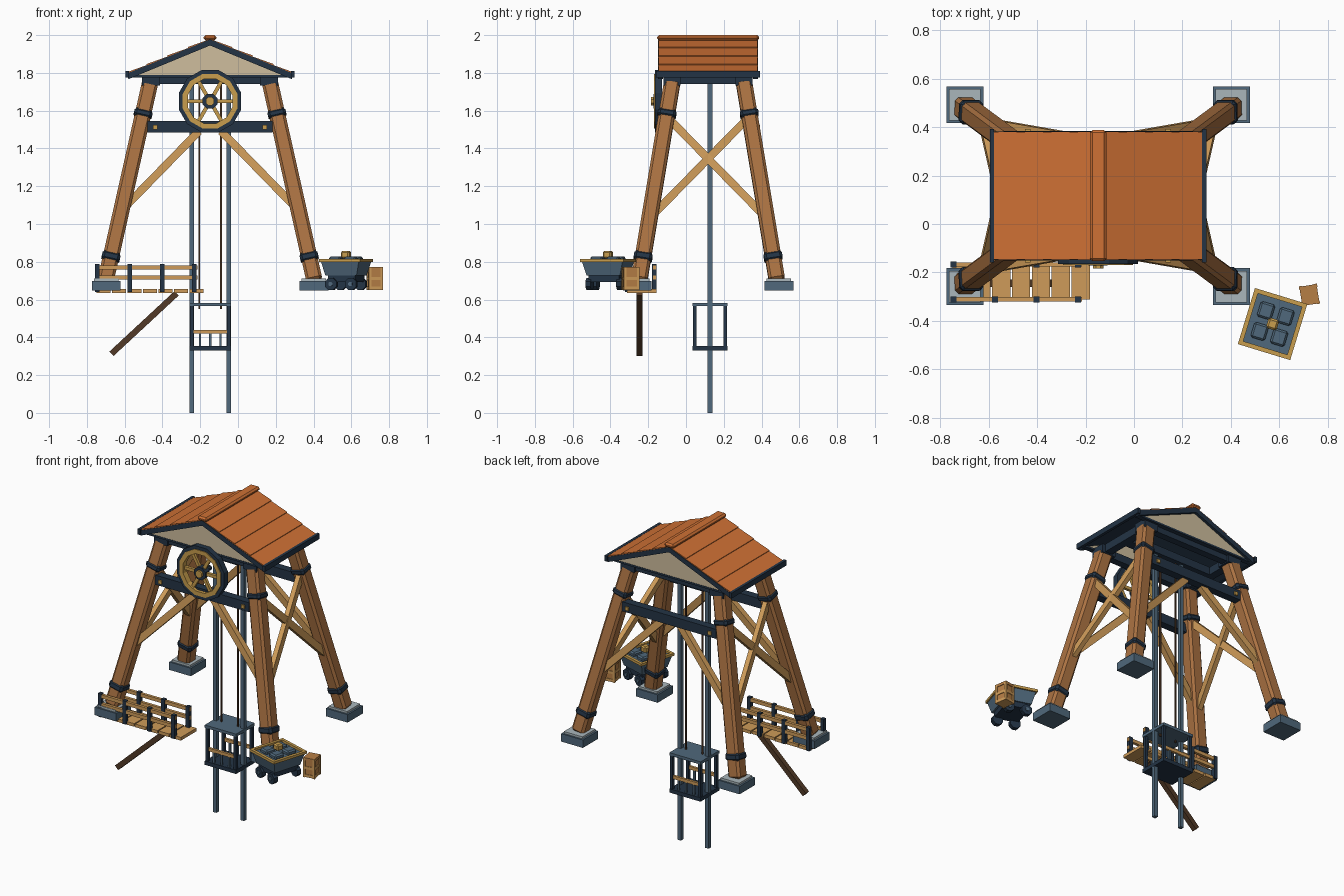
import bpy, bmesh, math, random
from mathutils import Vector, Matrix

if "Cube" in bpy.data.objects:
    bpy.data.objects.remove(bpy.data.objects["Cube"])

random.seed(4)
CX, CY = -0.148, 0.117          # centre of the tower


def colour(name, rgb):
    m = bpy.data.materials.new(name)
    m.diffuse_color = (*rgb, 1)
    m.use_nodes = True
    m.node_tree.nodes["Principled BSDF"].inputs["Base Color"].default_value = m.diffuse_color
    return m


TIMBER = colour("timber brown", (0.41, 0.17, 0.055))
TAN = colour("light wood", (0.62, 0.33, 0.10))
GOLD = colour("gold", (0.58, 0.34, 0.075))
NAVY = colour("dark iron", (0.017, 0.034, 0.06))
SLATE = colour("slate metal", (0.08, 0.14, 0.20))
STONE = colour("pale stone", (0.40, 0.47, 0.50))
ORANGE = colour("roof orange", (0.62, 0.165, 0.035))
CREAM = colour("gable cream", (0.62, 0.51, 0.34))
DARK = colour("dark wood", (0.085, 0.042, 0.02))
CRATE = colour("crate wood", (0.47, 0.21, 0.06))


def finish(name, bm, mat, matrix=None, bevel=0):
    if matrix is not None:
        bm.transform(matrix)
    bmesh.ops.recalc_face_normals(bm, faces=bm.faces)
    me = bpy.data.meshes.new(name)
    bm.to_mesh(me)
    bm.free()
    me.materials.append(mat)
    ob = bpy.data.objects.new(name, me)
    bpy.context.collection.objects.link(ob)
    if bevel:
        b = ob.modifiers.new("chamfer", 'BEVEL')
        b.width, b.segments = bevel, 1
    return ob


def box(name, c, size, mat, base=Matrix(), bevel=0, taper=1):
    bm = bmesh.new()
    bmesh.ops.create_cube(bm, size=1)
    for v in bm.verts:
        if v.co.z < 0:
            v.co.x *= taper
            v.co.y *= taper
    return finish(name, bm, mat, base @ Matrix.Translation(c) @ Matrix.Diagonal((*size, 1)), bevel)


def beam(name, a, b, w, d, mat, face=(0, 1, 0), bevel=0):
    """Square bar from a to b; d is its depth along the face direction."""
    a, b = Vector(a), Vector(b)
    z = (b - a).normalized()
    x = Vector(face).cross(z).normalized()
    y = z.cross(x)
    m = Matrix((x, y, z)).transposed().to_4x4()
    m.translation = (a + b) / 2
    return box(name, (0, 0, 0), (w, d, (b - a).length), mat, m, bevel)


def prism(name, pts, y0, y1, mat, base=Matrix()):
    """Outline in x,z pushed along y."""
    bm = bmesh.new()
    f = bm.faces.new([bm.verts.new((x, y0, z)) for x, z in pts])
    ext = bmesh.ops.extrude_face_region(bm, geom=[f])
    bmesh.ops.translate(bm, vec=(0, y1 - y0, 0),
                        verts=[g for g in ext['geom'] if isinstance(g, bmesh.types.BMVert)])
    return finish(name, bm, mat, base)


def polygon(cx, cz, r, n):
    return [(cx + r * math.cos((i + .5) * math.tau / n), cz + r * math.sin((i + .5) * math.tau / n))
            for i in range(n)]


def ring(name, cx, cz, r0, r1, y0, y1, n, mat):
    bm = bmesh.new()
    loops = [[bm.verts.new((x, y, z)) for x, z in polygon(cx, cz, r, n)]
             for r, y in ((r0, y0), (r1, y0), (r1, y1), (r0, y1))]
    for k in range(4):
        p, q = loops[k], loops[(k + 1) % 4]
        for i in range(n):
            j = (i + 1) % n
            bm.faces.new((p[i], p[j], q[j], q[i]))
    return finish(name, bm, mat)


def leg(sx, sy, z):
    """Point on the centre line of a leg at height z."""
    t = (z - 0.70) / 1.05
    return Vector((CX + sx * (0.553 - 0.236 * t), CY + sy * (0.365 - 0.175 * t), z))


# Legs, iron collars, footings and leg caps
for sx in (-1, 1):
    for sy in (-1, 1):
        beam("leg", leg(sx, sy, 0.70), leg(sx, sy, 1.76), 0.086, 0.086, TIMBER, bevel=0.014)
        for z0, z1 in ((0.80, 0.85), (1.56, 1.605)):
            beam("leg_collar", leg(sx, sy, z0), leg(sx, sy, z1), 0.098, 0.098, NAVY, bevel=0.014)
        fx, fy = CX + sx * 0.55, CY + sy * 0.375
        box("footing", (fx, fy, 0.673), (0.152, 0.152, 0.05), SLATE)
        box("footing_top", (fx, fy, 0.704), (0.13, 0.13, 0.014), STONE)
        box("leg_cap", (CX + sx * 0.312, CY + sy * 0.19, 1.76), (0.095, 0.09, 0.055), NAVY)

# Front and back: tie beam, bolts, top beam and diagonal braces
for sy in (-1, 1):
    y = leg(1, sy, 1.51).y + sy * 0.012
    box("tie_beam", (CX, y, 1.515), (0.66, 0.05, 0.06), NAVY)
    box("top_beam", (CX, CY + sy * 0.20, 1.765), (0.70, 0.045, 0.05), NAVY)
    for sx in (-1, 1):
        box("bolt", (CX + sx * 0.29, y + sy * 0.027, 1.512), (0.022, 0.014, 0.022), GOLD)
        foot = leg(sx, sy, 1.07)
        beam("front_brace", foot, (CX + sx * 0.06, y - sy * 0.01, 1.49), 0.042, 0.036, TAN)

# Sides: top beam and crossed braces
for sx in (-1, 1):
    box("side_beam", (CX + sx * 0.315, CY, 1.765), (0.05, 0.45, 0.05), NAVY)
    for sy in (-1, 1):
        beam("cross_brace", leg(sx, sy, 1.57), leg(sx, -sy, 1.03), 0.042, 0.03, TAN, face=(1, 0, 0))
box("rail_beam", (CX, CY + 0.008, 1.765), (0.64, 0.06, 0.05), NAVY)

# Roof: dark boarding, overlapping courses, rakes, fascias and gables
HALF, RIDGE, EAVE = 0.437, 1.972, 1.792
slope = Vector((HALF, 0, EAVE - RIDGE))
for sx in (-1, 1):
    side = Vector((sx, 1, 1))
    up = Vector((0.18 * sx, 0, HALF)).normalized()

    def at(t, lift, y=CY):
        return Vector((CX, y, RIDGE)) + slope * side + (t - 1) * slope * side + up * lift
    beam("roof_boarding", at(0, -0.008), at(1, -0.008), 0.012, 0.51, NAVY)
    for i in range(4):
        beam("roof_course", at(i / 4, 0.001), at((i + 1) / 4 + 0.01, 0.007), 0.011, 0.525, ORANGE)
    for sy in (-1, 1):
        y = CY + sy * 0.252
        beam("rake_board", at(0, -0.010, y), at(1.01, -0.010, y), 0.03, 0.026, NAVY)
    box("eave_fascia", (CX + sx * 0.438, CY, 1.792), (0.018, 0.55, 0.034), NAVY)
for sy in (-1, 1):
    y = CY + sy * 0.238
    prism("gable", [(CX - 0.42, 1.785), (CX + 0.42, 1.785), (CX, 1.958)], y - 0.01, y + 0.01, CREAM)
    box("gable_sill", (CX, CY + sy * 0.235, 1.782), (0.85, 0.03, 0.012), NAVY)
box("ridge_cap", (CX, CY, 1.986), (0.068, 0.54, 0.028), ORANGE, bevel=0.01)

# Winding wheel on the front
WZ = 1.65
ring("wheel_tyre", CX, WZ, 0.145, 0.171, -0.165, -0.127, 12, NAVY)
ring("wheel_rim", CX, WZ, 0.122, 0.150, -0.170, -0.132, 12, GOLD)
for k in range(6):
    d = Vector((math.cos(k * math.pi / 3), 0, math.sin(k * math.pi / 3)))
    c = Vector((CX, -0.150, WZ))
    beam("wheel_spoke", c + d * 0.02, c + d * 0.13, 0.02, 0.018, GOLD)
prism("wheel_hub", polygon(CX, WZ, 0.042, 8), -0.172, -0.128, NAVY)
prism("hub_cap", polygon(CX, WZ, 0.024, 8), -0.184, -0.165, GOLD)
prism("wheel_axle", polygon(CX, WZ, 0.016, 8), -0.13, -0.07, NAVY)

# Guide rails, ropes and lift cage
LX, LY = -0.147, 0.127
for sx in (-1, 1):
    box("guide_rail", (LX + sx * 0.097, LY, 0.87), (0.024, 0.024, 1.74), SLATE)
    box("rope", (LX + sx * 0.058, LY, 1.15), (0.010, 0.010, 1.20), DARK)
    for sy in (-1, 1):
        box("cage_post", (LX + sx * 0.098, LY + sy * 0.08, 0.455), (0.018, 0.018, 0.23), NAVY)
box("cage_roof", (LX, LY, 0.574), (0.22, 0.187, 0.018), SLATE)
box("cage_floor", (LX, LY, 0.342), (0.22, 0.187, 0.024), NAVY)
for sy in (-1, 1):
    box("cage_handrail", (LX, LY + sy * 0.08, 0.43), (0.18, 0.015, 0.02), TAN)
    for k in (-1, 0, 1):
        box("cage_bar", (LX + k * 0.054, LY + sy * 0.08, 0.387), (0.011, 0.011, 0.07), SLATE)

# Walkway with planks, posts and rails, and its slanted prop
for i in range(7):
    w = random.uniform(-0.008, 0.008)
    box("walkway_plank", (-0.712 + i * 0.082, -0.237 + w / 2, 0.645), (0.075, 0.15 + w, 0.02), TAN)
for y in (-0.311, -0.167):
    for z in (0.77, 0.716):
        box("walkway_rail", (-0.485, y, z), (0.54, 0.018, 0.022), TAN)
    for i in range(4):
        box("walkway_post", (-0.745 + i * 0.1715, y, 0.713), (0.024, 0.024, 0.148), NAVY)
beam("walkway_prop", (-0.67, -0.245, 0.313), (-0.325, -0.245, 0.633), 0.032, 0.032, DARK)

# Ore cart
CART = Matrix.Translation((0.572, -0.413, 0)) @ Matrix.Rotation(math.radians(-17), 4, 'Z')
box("cart_tub", (0, 0, 0.765), (0.21, 0.225, 0.075), SLATE, CART, taper=0.82)
box("cart_chassis", (0, 0, 0.711), (0.15, 0.17, 0.035), NAVY, CART)
for s in (-1, 1):
    box("cart_rim_side", (s * 0.104, 0, 0.808), (0.018, 0.24, 0.016), GOLD, CART)
    box("cart_rim_end", (0, s * 0.112, 0.808), (0.225, 0.018, 0.016), GOLD, CART)
    for t in (-1, 1):
        y = s * 0.085
        prism("cart_wheel", polygon(t * 0.055, 0.682, 0.034, 8), y - 0.014, y + 0.014, NAVY, CART)
        prism("wheel_boss", polygon(t * 0.055, 0.682, 0.012, 8), y + s * 0.012, y + s * 0.02, SLATE, CART)
        box("ore_lump", (t * 0.042, s * 0.045, 0.812), (0.062, 0.066, 0.03), SLATE, CART, bevel=0.008)
box("gold_nugget", (0, 0, 0.838), (0.045, 0.045, 0.04), GOLD, CART, bevel=0.008)

# Crate with edge frames
BOX = Matrix.Translation((0.724, -0.293, 0)) @ Matrix.Rotation(math.radians(9), 4, 'Z')
box("crate", (0, 0, 0.711), (0.064, 0.072, 0.116), CRATE, BOX)
for z in (0.66, 0.711, 0.765):
    box("crate_band", (0, 0, z), (0.072, 0.08, 0.017), TAN if z < 0.75 else CRATE, BOX)
for sx in (-1, 1):
    for sy in (-1, 1):
        box("crate_corner", (sx * 0.031, sy * 0.035, 0.711), (0.014, 0.014, 0.122), TAN, BOX)
